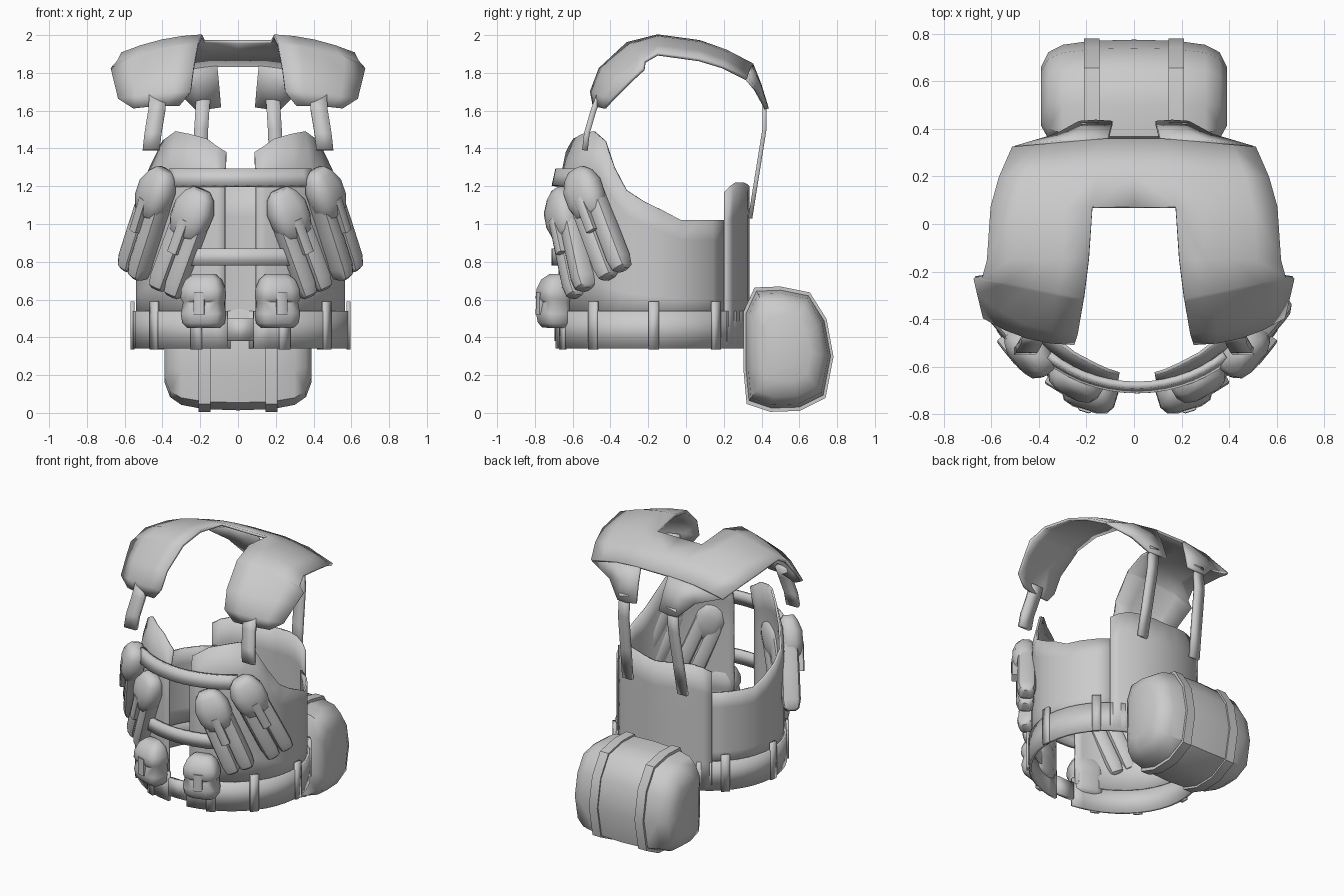
import bpy, bmesh, math
from mathutils import Vector

if "Cube" in bpy.data.objects:
    bpy.data.objects.remove(bpy.data.objects["Cube"])

fabric = bpy.data.materials.new("grey_fabric")
fabric.diffuse_color = (0.6, 0.6, 0.6, 1)
fabric.use_nodes = True
fabric.node_tree.nodes["Principled BSDF"].inputs["Base Color"].default_value = fabric.diffuse_color
CX, CY, RX, RY = 0.013, -0.18, 0.56, 0.505   # torso ellipse


def finish(name, bm, shift=0.0, thick=0.0, mirror=True, angle=40):
    bmesh.ops.remove_doubles(bm, verts=bm.verts, dist=1e-5)
    bmesh.ops.recalc_face_normals(bm, faces=bm.faces)
    me = bpy.data.meshes.new(name)
    bm.to_mesh(me)
    bm.free()
    me.materials.append(fabric)
    ob = bpy.data.objects.new(name, me)
    bpy.context.collection.objects.link(ob)
    ob.location.x = shift
    bpy.ops.object.select_all(action='DESELECT')
    ob.select_set(True)
    bpy.context.view_layer.objects.active = ob
    bpy.ops.object.shade_smooth_by_angle(angle=math.radians(angle))
    if mirror:
        m = ob.modifiers.new("mirror", 'MIRROR')
        m.merge_threshold = 0.0005
    if thick:
        s = ob.modifiers.new("thickness", 'SOLIDIFY')
        s.thickness, s.offset = thick, 0
    return ob


def add_rows(bm, rows, ring=False, caps=False):
    """Skin rows of points; ring closes each row into a loop."""
    vs = [[bm.verts.new(p) for p in r] for r in rows]
    n = len(rows[0])
    for a, b in zip(vs, vs[1:]):
        for i in range(n if ring else n - 1):
            j = (i + 1) % n
            bm.faces.new((a[i], a[j], b[j], b[i]))
    if caps:
        bm.faces.new(vs[0])
        bm.faces.new(vs[-1])


def sheet(name, rows, **kw):
    bm = bmesh.new()
    add_rows(bm, rows)
    return finish(name, bm, **kw)


def torso(deg, z, off=0.0):
    """Point on the torso; 0 degrees is the front, 90 the right side."""
    a = math.radians(deg)
    k = 1 - 0.12 * max(0, z - 1.2) / 0.28
    return Vector(((RX + off) * math.sin(a) * k, CY - (RY + off) * math.cos(a) * k, z))


def wall(name, tops, z0, off, thick, n=5):
    rows = [[torso(d, z0 + (t - z0) * i / n, off) for i in range(n + 1)] for d, t in tops]
    return sheet(name, rows, shift=CX, thick=thick)


def band(name, d0, d1, z0, z1, off, thick, step=8):
    n = max(1, round((d1 - d0) / step))
    return wall(name, [(d0 + (d1 - d0) * i / n, z1) for i in range(n + 1)], z0, off, thick, 1)


# Vest shell, back panel and belt
wall("vest_side", [(8.5, 1.38), (14, 1.41), (21, 1.45), (33, 1.475), (45, 1.49), (56, 1.44),
                   (65, 1.3), (74, 1.18), (85, 1.12), (97, 1.07), (108, 1.02), (119, 1.02),
                   (130, 1.02), (143, 1.02)], 0.5, -0.012, 0.014)
wall("back_panel", [(140, 1.17), (146, 1.2), (153, 1.22), (162, 1.22), (171, 1.21), (180, 1.2)],
     0.36, 0.002, 0.016)
band("belt", 7, 180, 0.34, 0.54, 0.0, 0.02)
for d, top in ((24, 0.545), (53, 0.59), (91, 0.59), (131, 0.59)):
    band("belt_loop", d - 3, d + 3, 0.335, top, 0.012, 0.02, 3)
band("front_buckle", 0, 7, 0.38, 0.5, -0.005, 0.03)
band("chest_strap", 0, 42, 1.2, 1.29, 0.012, 0.03, 6)
band("lower_strap", 0, 30, 0.78, 0.87, 0.012, 0.03, 6)


# Shoulder yoke: curved strips from an inner edge to a drooping outer edge
def across(a, b, bulge):
    a, b = Vector(a), Vector(b)
    out = Vector((0.15, -0.35 if bulge < 0 else 0, 1)).normalized()
    if bulge < 0:
        out = Vector((0.2, -1, 0.3)).normalized()
    return [a.lerp(b, t) + out * abs(bulge) * 4 * t * (1 - t) for t in (0, .25, .5, .75, 1)]


corner = across((0.175, 0.07, 1.965), (0.6, 0.07, 1.87), 0.022)
rear = across((0.12, 0.355, 1.84), (0.51, 0.32, 1.77), 0.012)
arm = [rear,
       [p.lerp(q, .5) + Vector((0.01, 0, 0.012)) for p, q in zip(rear, corner)],
       corner,
       across((0.19, -0.15, 1.995), (0.615, -0.15, 1.90), 0.02),
       across((0.21, -0.31, 1.955), (0.635, -0.22, 1.86), 0.02),
       across((0.212, -0.32, 1.945), (0.67, -0.225, 1.82), 0.03),
       across((0.235, -0.455, 1.82), (0.655, -0.29, 1.76), -0.045),
       across((0.25, -0.50, 1.70), (0.63, -0.39, 1.66), -0.03),
       across((0.31, -0.485, 1.625), (0.55, -0.43, 1.612), -0.015)]
bm = bmesh.new()
add_rows(bm, arm)
add_rows(bm, [[(0, r[0].y, r[0].z), r[0]] for r in arm[:3]])
finish("shoulder_yoke", bm, thick=0.018, angle=30)

# Tapered rear tabs and the four hanging straps
sheet("rear_tab", [[(0.11, 0.35, 1.84), (0.3, 0.345, 1.825), (0.5, 0.32, 1.77)],
                   [(0.1, 0.39, 1.74), (0.22, 0.39, 1.73), (0.33, 0.37, 1.71)],
                   [(0.09, 0.425, 1.62), (0.16, 0.43, 1.61), (0.23, 0.425, 1.61)]], thick=0.018)


def ribbon(name, pts, half, thick, **kw):
    w = Vector((half, 0, 0))
    return sheet(name, [[Vector(p) - w, Vector(p) + w] for p in pts], thick=thick, **kw)


ribbon("rear_strap", [(0.185, 0.415, 1.66), (0.195, 0.415, 1.5), (0.205, 0.375, 1.25),
                      (0.215, 0.34, 1.03)], 0.037, 0.022)
ribbon("front_strap", [(0.425, -0.46, 1.68), (0.43, -0.49, 1.6), (0.45, -0.525, 1.48),
                       (0.46, -0.535, 1.39)], 0.045, 0.03)


# Pouches: rounded sections stacked along a tilted axis
def ring(c, w, n, hw, hd, sides=12, power=0.6):
    pts = []
    for i in range(sides):
        a = 2 * math.pi * (i + .5) / sides
        x, y = math.cos(a), math.sin(a)
        pts.append(c + w * hw * math.copysign(abs(x) ** power, x)
                   + n * hd * math.copysign(abs(y) ** power, y))
    return pts


def frame(top, bottom):
    top, bottom = Vector(top), Vector(bottom)
    u = (bottom - top).normalized()
    c = (top + bottom) / 2
    n = Vector((c.x / RX ** 2, (c.y - CY) / RY ** 2, 0))
    n = (n - u * n.dot(u)).normalized()
    return top, u, n, u.cross(n).normalized(), (bottom - top).length


def magazine_pouch(name, top, bottom):
    o, u, n, w, L = frame(top, bottom)
    bm = bmesh.new()
    # twin tubes
    for s in (-1, 1):
        prof = [(0.1, .05, .055), (L * .6, .052, .06), (L - .07, .052, .062), (L - .015, .045, .05), (L, .03, .03)]
        add_rows(bm, [ring(o + u * t + w * s * .05, w, n, a, b) for t, a, b in prof], True, True)
    finish(name + "_body", bm, shift=CX)
    # rounded lid
    bm = bmesh.new()
    prof = [(0, .05, .035, 0), (.035, .085, .06, 0), (.1, .112, .078, .008),
            (.18, .11, .078, .012), (.25, .09, .06, .012), (.27, .07, .045, .01)]
    add_rows(bm, [ring(o + u * t + n * k, w, n, a, b, power=.75) for t, a, b, k in prof], True, True)
    finish(name + "_lid", bm, shift=CX, angle=60)
    # closing tab
    bm = bmesh.new()
    add_rows(bm, [ring(o + u * t + n * .07, w, n, .028, .022, 8, .4) for t in (.17, .36)], True, True)
    finish(name + "_tab", bm, shift=CX)


magazine_pouch("outer_pouch", (0.405, -0.58, 1.285), (0.575, -0.37, 0.735))
magazine_pouch("inner_pouch", (0.205, -0.675, 1.18), (0.40, -0.555, 0.635))

# Small belt pouches
o, u, n, w, L = frame((0.195, -0.695, 0.735), (0.195, -0.70, 0.45))
bm = bmesh.new()
prof = [(0, .06, .03, -.01), (.03, .095, .062, 0), (.08, .115, .08, .005), (.13, .117, .085, .005),
        (.15, .107, .072, 0), (.21, .117, .08, .005), (.26, .11, .075, 0), (.285, .085, .05, 0)]
add_rows(bm, [ring(o + u * t + n * k, w, n, a, b) for t, a, b, k in prof], True, True)
finish("small_pouch", bm, shift=CX, angle=50)
bm = bmesh.new()
add_rows(bm, [ring(o + u * t + n * .076, w, n, .03, .02, 8, .4) for t in (.1, .215)], True, True)
finish("small_pouch_tab", bm, shift=CX)

# Rear bag: side outline (y, z) scaled down towards the ends, with two wrap straps
outline = [(.315, .22), (.33, .06), (.45, .02), (.6, .025), (.73, .09), (.77, .3),
           (.735, .49), (.65, .625), (.5, .655), (.37, .65), (.315, .53)]


def bag_loop(x, k):
    return [(x, .53 + (y - .53) * k, .34 + (z - .34) * k) for y, z in outline]


bm = bmesh.new()
add_rows(bm, [bag_loop(0, 1.02), bag_loop(.18, 1), bag_loop(.3, .93), bag_loop(.36, .8),
              bag_loop(.39, .55)], True)
bm.faces.new([bm.verts.new(p) for p in bag_loop(.39, .55)])
finish("rear_bag", bm, angle=50)
bm = bmesh.new()
add_rows(bm, [bag_loop(.145, 1.0), bag_loop(.145, 1.045), bag_loop(.21, 1.045), bag_loop(.21, .97)], True)
finish("bag_strap", bm)
